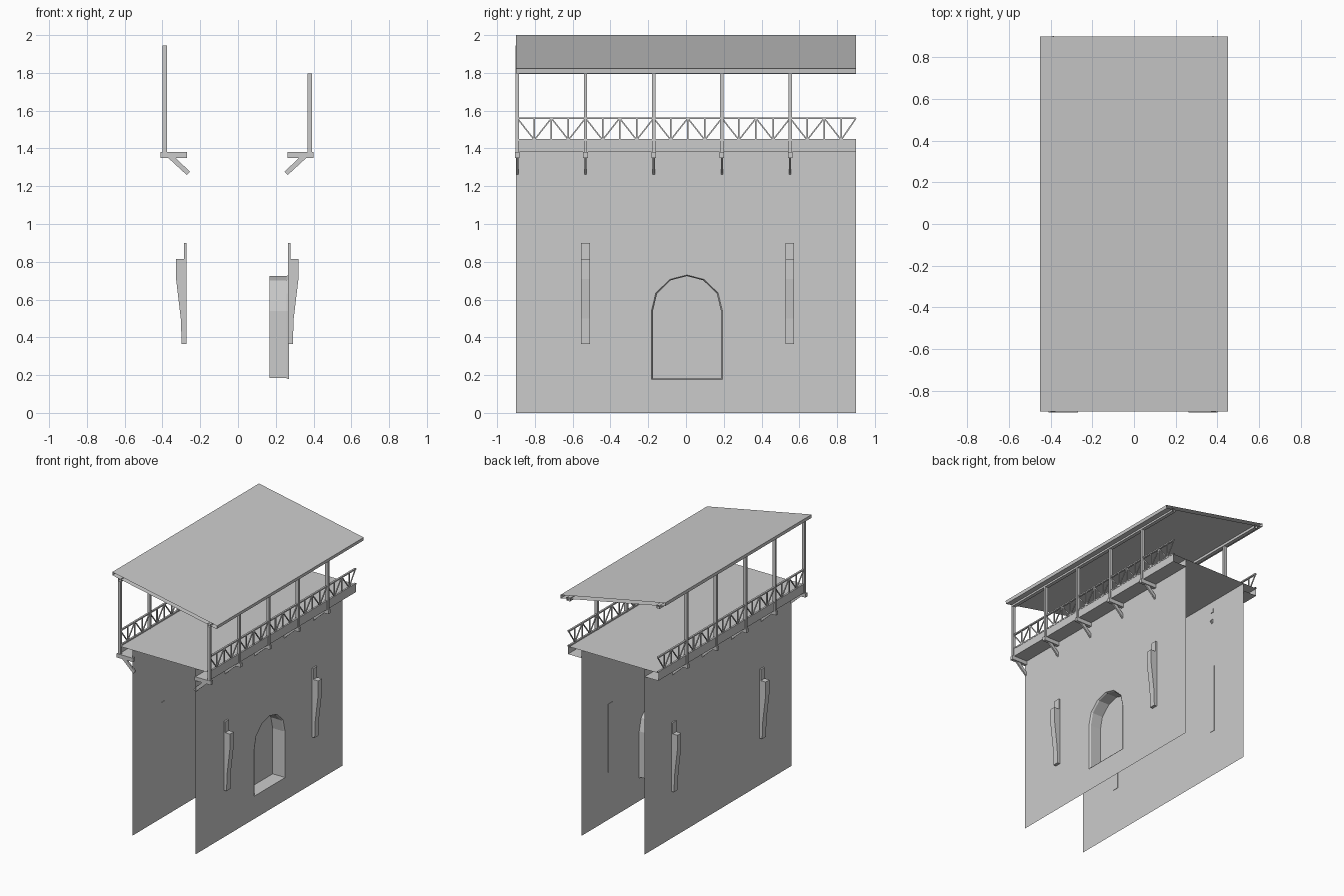
import bpy, bmesh, math
from mathutils import Vector

if "Cube" in bpy.data.objects:
    bpy.data.objects.remove(bpy.data.objects["Cube"])

CX = -0.004                      # mirror plane of the two sides
WALL, DECK_OUT, DECK_Z = 0.271, 0.388, 1.44
POSTS = [-0.893 + 0.361 * i for i in range(5)]
END = 0.9


def make(name, bm):
    bmesh.ops.recalc_face_normals(bm, faces=bm.faces)
    me = bpy.data.meshes.new(name)
    bm.to_mesh(me)
    bm.free()
    ob = bpy.data.objects.new(name, me)
    bpy.context.collection.objects.link(ob)
    return ob


def extrude_xz(bm, pts, y0, y1, caps=True, closed=True):
    """Sweep an x/z profile along y."""
    a = [bm.verts.new((x, y0, z)) for x, z in pts]
    b = [bm.verts.new((x, y1, z)) for x, z in pts]
    n = len(pts)
    for i in range(n if closed else n - 1):
        j = (i + 1) % n
        bm.faces.new((a[i], a[j], b[j], b[i]))
    if caps:
        bm.faces.new(a)
        bm.faces.new(b[::-1])


def rect(x0, x1, z0, z1):
    return [(x0, z0), (x1, z0), (x1, z1), (x0, z1)]


def bar_yz(bm, p, q, x, t):
    """Thin bar between two y/z points at a given x."""
    d = Vector((q[0] - p[0], q[1] - p[1])).normalized()
    n = Vector((-d.y, d.x)) * t / 2
    ring = [Vector(p) + n, Vector(p) - n, Vector(q) - n, Vector(q) + n]
    a = [bm.verts.new((x - t / 2, v.x, v.y)) for v in ring]
    b = [bm.verts.new((x + t / 2, v.x, v.y)) for v in ring]
    bm.faces.new(a)
    bm.faces.new(b[::-1])
    for i in range(4):
        j = (i + 1) % 4
        bm.faces.new((a[i], b[i], b[j], a[j]))


for s, side in ((1, "right"), (-1, "left")):
    X = lambda x: CX + s * x
    P = lambda pts: [(X(x), z) for x, z in pts]

    # Walkway slab, open at both tiling ends
    bm = bmesh.new()
    extrude_xz(bm, P([(WALL, DECK_Z), (DECK_OUT, DECK_Z), (DECK_OUT, 1.38), (WALL, 1.38)]),
               -END, END, caps=False, closed=False)
    make(side + "_walkway", bm)

    # Posts, joists and braces
    top = 1.797 if s > 0 else 1.945
    posts, joists, braces = bmesh.new(), bmesh.new(), bmesh.new()
    for y in POSTS:
        extrude_xz(posts, P(rect(0.373, 0.397, 1.38, top)), y - 0.009, y + 0.009)
        extrude_xz(joists, P(rect(0.265, 0.405, 1.35, 1.38)), y - 0.012, y + 0.012)
        extrude_xz(braces, P([(0.328, 1.352), (0.368, 1.352), (0.268, 1.26), (0.251, 1.277)]),
                   y - 0.006, y + 0.006)
    make(side + "_posts", posts)
    make(side + "_joists", joists)
    make(side + "_braces", braces)

    # Railing with uprights and zigzag bars
    bm = bmesh.new()
    xr = X(0.383)
    for z in (1.445, 1.56):
        extrude_xz(bm, rect(xr - 0.007, xr + 0.007, z - 0.005, z + 0.005), -END, END, caps=False)
    step = 0.361 / 4
    for i in range(20):
        y = POSTS[0] + i * step
        za, zb = (1.56, 1.445) if i % 2 == 0 else (1.445, 1.56)
        if y + step < END + 0.02:
            bar_yz(bm, (y, za), (min(y + step, END), zb), xr, 0.007)
        if i % 4:
            bar_yz(bm, (y, 1.445), (y, 1.56), xr, 0.008)
    make(side + "_railing", bm)

    # Tapered corbels on the wall
    bm = bmesh.new()
    prof = P([(0.268, 0.365), (0.294, 0.365), (0.299, 0.5), (0.324, 0.71), (0.324, 0.815),
              (0.283, 0.815), (0.283, 0.9), (0.268, 0.9)])
    for y in (-0.532, 0.55):
        extrude_xz(bm, prof, y - 0.023, y + 0.023)
    make(side + "_corbels", bm)

# Plain left wall
bm = bmesh.new()
extrude_xz(bm, [(CX - WALL, 0), (CX - WALL, DECK_Z)], -END, END, caps=False, closed=False)
make("left_wall", bm)

# Right wall with an arched niche
arch_c, half = 0.005, [(0.188, 0.178), (0.188, 0.54), (0.165, 0.635), (0.09, 0.707), (0, 0.73)]
bm = bmesh.new()
xw = CX + WALL
for s in (1, -1):
    loop = [(arch_c, 0), (s * END, 0), (s * END, DECK_Z), (arch_c, DECK_Z)]
    loop += [(arch_c + s * y, z) for y, z in half[::-1]] + [(arch_c, 0.178)]
    bm.faces.new([bm.verts.new((xw, y, z)) for y, z in loop])
bmesh.ops.remove_doubles(bm, verts=bm.verts, dist=1e-5)
bmesh.ops.triangulate(bm, faces=bm.faces)
make("right_wall", bm)

arch = [(arch_c + y, z) for y, z in half] + [(arch_c - y, z) for y, z in half[-2::-1]]
bm = bmesh.new()
rings = []
for x, k in ((xw + 0.002, 1.0), (xw - 0.01, 0.96), (0.168, 0.96)):
    rings.append([bm.verts.new((x, arch_c + (y - arch_c) * k, 0.45 + (z - 0.45) * (k + 1) / 2))
                  for y, z in arch])
for a, b in zip(rings, rings[1:]):
    for i in range(len(a)):
        j = (i + 1) % len(a)
        bm.faces.new((a[i], a[j], b[j], b[i]))
bm.faces.new(rings[-1])
make("arched_niche", bm)

# Floor between the walls
bm = bmesh.new()
extrude_xz(bm, [(CX - WALL, DECK_Z), (CX + WALL, DECK_Z)], -END, END, caps=False, closed=False)
make("floor", bm)

# Sloping roof and its plates, open at the ends
bm = bmesh.new()
extrude_xz(bm, [(-0.45, 2.0), (0.45, 1.822), (0.447, 1.797), (-0.45, 1.975)], -END, END, caps=False)
make("roof", bm)
bm = bmesh.new()
for x, z in ((0.381, 1.797), (-0.389, 1.945)):
    extrude_xz(bm, rect(x - 0.014, x + 0.014, z - 0.004, z + 0.022), -END, END, caps=False)
make("roof_plates", bm)
